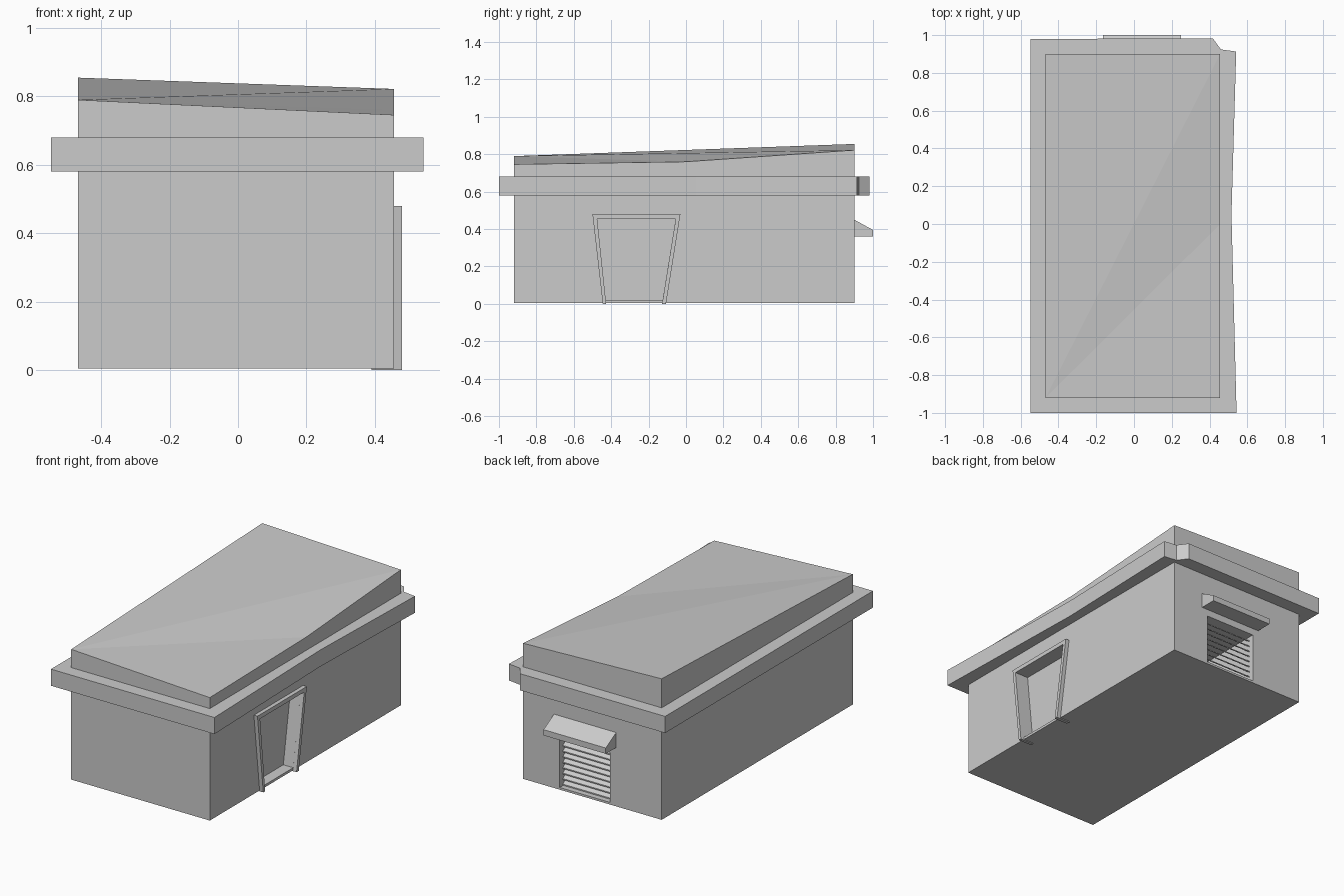
import bpy, bmesh
from mathutils import Vector

if "Cube" in bpy.data.objects:
    bpy.data.objects.remove(bpy.data.objects["Cube"])


def make(name, verts, faces):
    me = bpy.data.meshes.new(name)
    me.from_pydata(verts, [], faces)
    bm = bmesh.new()
    bm.from_mesh(me)
    bmesh.ops.recalc_face_normals(bm, faces=bm.faces)
    bm.to_mesh(me)
    bm.free()
    ob = bpy.data.objects.new(name, me)
    bpy.context.collection.objects.link(ob)
    return ob


def prism(name, profile, axis, lo, hi):
    """Extrude a 2D profile along an axis (0=x gives y,z; 2=z gives x,y)."""
    n = len(profile)
    verts = []
    for d in (lo, hi):
        for p in profile:
            v = list(p)
            v.insert(axis, d)
            verts.append(v)
    faces = [list(range(n)), list(range(n, 2 * n))]
    faces += [[i, (i + 1) % n, n + (i + 1) % n, n + i] for i in range(n)]
    return make(name, verts, faces)


def cut(target, cutter):
    cutter.hide_render = True
    m = target.modifiers.new("cut", 'BOOLEAN')
    m.operation = 'DIFFERENCE'
    m.solver = 'EXACT'
    m.object = cutter
    bpy.context.view_layer.objects.active = target
    bpy.ops.object.modifier_apply(modifier=m.name)
    bpy.data.objects.remove(cutter)


X0, X1, Y0, Y1, ZB = -0.468, 0.456, -0.92, 0.90, 0.005

# Building body with a sloping, creased roof
plan = [(X0, Y0), (X1, Y0), (X1, 0.0), (X1, Y1), (X0, Y1)]
tops = [0.79, 0.746, 0.76, 0.822, 0.855]
verts = [(x, y, ZB) for x, y in plan] + [(x, y, z) for (x, y), z in zip(plan, tops)]
faces = [[0, 1, 2, 3, 4], [5, 6, 7], [5, 7, 8], [5, 8, 9],
         [0, 1, 6, 5], [1, 2, 3, 8, 7, 6], [3, 4, 9, 8], [4, 0, 5, 9]]
body = make("building_body", verts, faces)

# Recesses for the doorway and the vent
door_in = [(-0.43, 0.02), (-0.125, 0.02), (-0.055, 0.455), (-0.475, 0.455)]
cut(body, prism("door_cutter", door_in, 0, 0.39, 0.6))
VX0, VX1, VZ0, VZ1 = -0.125, 0.212, 0.018, 0.318
vent = [(0.45, VZ0), (1.1, VZ0), (1.1, VZ1), (0.45, VZ1)]
cut(body, prism("vent_cutter", vent, 0, VX0, VX1))

# Ledge around the walls, with a chipped back right corner
ledge = [(-0.547, -1.0), (0.543, -1.0), (0.516, 0.05), (0.541, 0.913),
         (0.46, 0.924), (0.418, 0.982), (-0.547, 0.98)]
prism("ledge", ledge, 2, 0.58, 0.68)

# Door frame: two leaning posts and a lintel
frame = [(-0.445, 0.0), (-0.427, 0.0), (-0.475, 0.455), (-0.055, 0.455),
         (-0.128, 0.0), (-0.107, 0.0), (-0.03, 0.48), (-0.5, 0.48)]
prism("door_frame", frame, 0, 0.39, 0.48)

# Hood over the vent
hood = [(0.88, 0.45), (0.9, 0.45), (1.0, 0.395), (1.0, 0.36), (0.88, 0.36)]
prism("vent_hood", hood, 0, -0.165, 0.25)

# Slanted vent slats
count = 9
step = (VZ1 - VZ0) / count
for i in range(count):
    z = VZ0 + i * step + 0.002
    slat = [(0.87, z), (0.87, z + 0.007), (0.838, z + 0.029), (0.838, z + 0.022)]
    prism("vent_slat_%d" % (i + 1), slat, 0, VX0, VX1)
